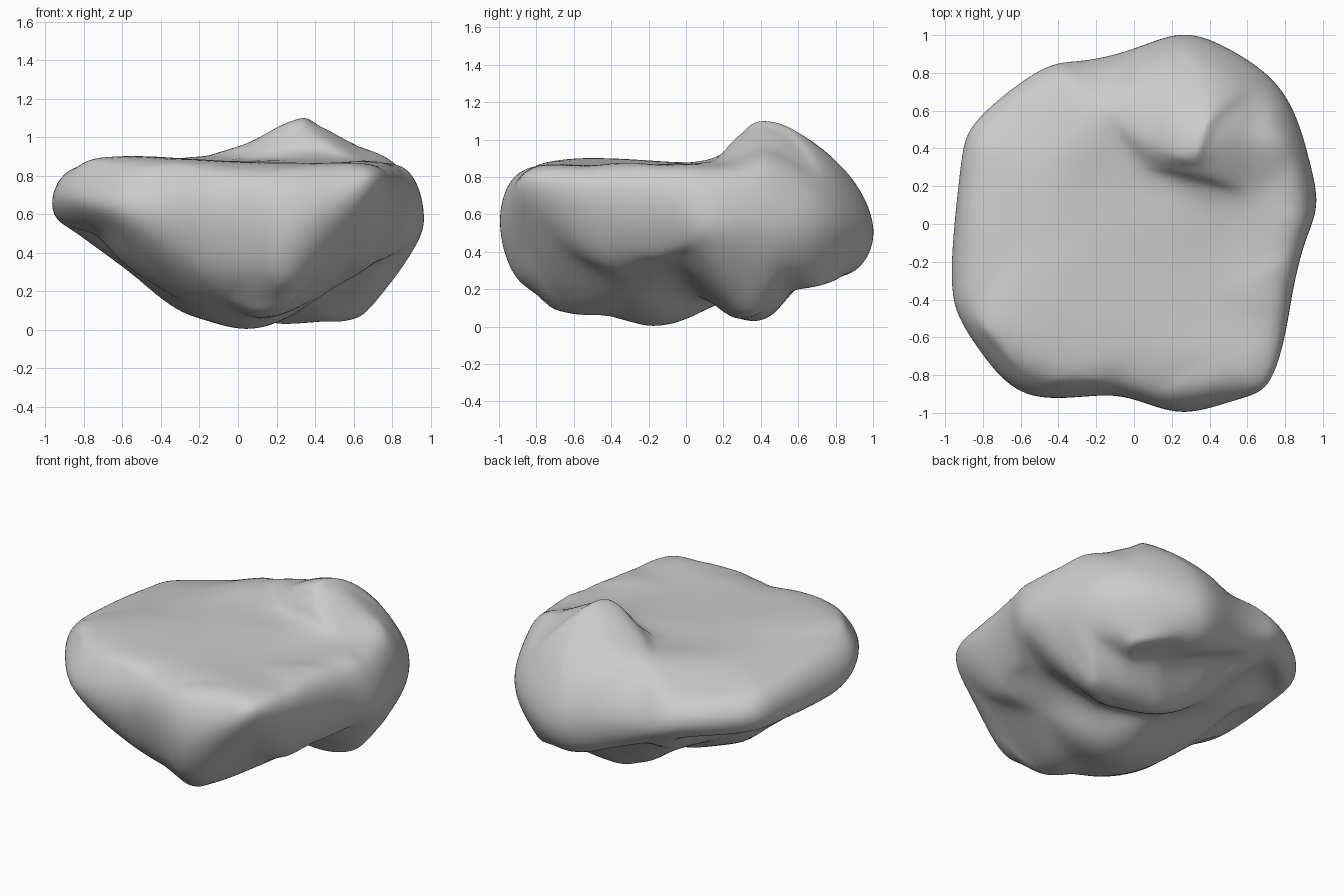
import bpy
import bmesh
from mathutils import Vector
from mathutils.geometry import delaunay_2d_cdt

# Remove the default cube
cube = bpy.data.objects.get("Cube")
if cube:
    bpy.data.objects.remove(cube, do_unlink=True)

# Widest outline of the boulder, counter-clockwise from the prow:
# x, y, height of the upper rim, of the widest line, of the lower rim,
# and how far the lower rim is drawn in
OUTLINE = [
    (.3, -.995, .81, .58, .33, .95), (.55, -.93, .83, .66, .38, .86),
    (.71, -.85, .85, .75, .42, .81), (.79, -.6, .85, .68, .39, .87),
    (.84, -.35, .86, .64, .38, .88), (.9, -.1, .85, .62, .4, .9),
    (.965, .1, .82, .6, .44, .95), (.92, .36, .84, .58, .34, .92),
    (.86, .56, .82, .55, .3, .9), (.72, .78, .78, .53, .27, .9),
    (.42, .97, .75, .5, .29, .9), (.2, .995, .74, .5, .3, .9),
    (-.05, .91, .74, .55, .36, .9), (-.3, .86, .75, .58, .44, .9),
    (-.5, .81, .76, .62, .5, .9), (-.83, .55, .77, .64, .53, .92),
    (-.91, .3, .8, .65, .53, .92), (-.965, -.25, .82, .65, .53, .92),
    (-.92, -.5, .84, .67, .53, .88), (-.8, -.7, .83, .67, .52, .88),
    (-.6, -.89, .81, .64, .46, .89), (-.33, -.92, .81, .62, .36, .9),
    (-.1, -.91, .81, .62, .33, .92), (.1, -.96, .81, .6, .32, .93),
]

# Upper surface: nearly flat table with a steep-fronted hump at the back
TOP = [
    (.3, .44, 1.09), (.35, .3, 1.04), (.43, .52, 1.045), (.41, .7, .97),
    (.08, .42, .98), (-.18, .6, .9), (.1, .72, .92), (.34, .22, .945),
    (.34, .07, .885), (.04, .29, .89), (.62, .45, .955), (.62, .15, .88),
    (-.3, .2, .88), (-.55, .3, .85), (-.6, -.1, .87), (-.2, -.1, .88),
    (.4, -.35, .86), (-.66, -.55, .9), (-.35, -.72, .885), (0, -.65, .87),
    (.42, -.7, .865),
]

# Underside: front keel, undercut left lip, groove and rear lump
BOTTOM = [
    (.15, -.1, .015), (.1, -.4, .06), (.22, -.65, .09), (.23, -.8, .17),
    (-.06, -.68, .16), (-.2, -.15, .06), (-.3, -.5, .15), (-.52, -.1, .26),
    (-.73, -.4, .49), (-.66, -.35, .46), (-.7, .1, .48), (-.58, -.5, .32),
    (-.52, .25, .35), (-.58, .47, .54), (.5, -.3, .22), (.7, -.05, .34),
    (.33, .06, .17), (0, .22, .14), (.37, .26, .05), (.64, .26, .09),
    (.57, .42, .09), (.28, .46, .06), (.05, .43, .08), (-.25, .48, .28),
    (.7, .4, .15), (.52, .56, .19), (.3, .63, .24), (-.08, .66, .36),
    (.55, .7, .215),
]


def add_ring(bm, column, scale=None):
    """Add one ring of the side; scale None uses the lower rim's own."""
    return [bm.verts.new((p[0] * (scale or p[5]), p[1] * (scale or p[5]),
                          p[column])) for p in OUTLINE]


def bridge(bm, lower, upper):
    for i in range(len(lower)):
        j = (i + 1) % len(lower)
        bm.faces.new((lower[i], lower[j], upper[j], upper[i]))


def fill_cap(bm, ring, points):
    """Close a ring with a surface through the inner points."""
    verts = ring + [bm.verts.new(p) for p in points]
    count = len(ring)
    edges = [(i, (i + 1) % count) for i in range(count)]
    flat = [Vector(v.co.xy) for v in verts]
    result = delaunay_2d_cdt(flat, edges, [], 1, 0.0001)
    faces, origin = result[2], result[3]
    for face in faces:
        bm.faces.new([verts[origin[i][0]] for i in face])


# Boulder cage: three rings around the side, closed above and below
bm = bmesh.new()
low = add_ring(bm, 4)
middle = add_ring(bm, 3, 1.0)
high = add_ring(bm, 2, 0.92)
bridge(bm, low, middle)
bridge(bm, middle, high)
fill_cap(bm, high, TOP)
fill_cap(bm, low, BOTTOM)
bmesh.ops.recalc_face_normals(bm, faces=bm.faces)
mesh = bpy.data.meshes.new("boulder")
bm.to_mesh(mesh)
bm.free()
boulder = bpy.data.objects.new("boulder", mesh)
bpy.context.collection.objects.link(boulder)

# Round the cage into a weathered surface
rounding = boulder.modifiers.new("rounding", "SUBSURF")
rounding.levels = rounding.render_levels = 3

# Move the cage outward until the rounded surface meets the placed points
targets = [v.co.copy() for v in mesh.vertices]
for step in range(3):
    bpy.context.view_layer.update()
    rounded = boulder.evaluated_get(bpy.context.evaluated_depsgraph_get())
    reached = [v.co.copy() for v in rounded.data.vertices[:len(targets)]]
    for vert, target, point in zip(mesh.vertices, targets, reached):
        vert.co += (target - point) * 0.75
    mesh.update()
    boulder.update_tag()

bpy.ops.object.select_all(action="DESELECT")
boulder.select_set(True)
bpy.context.view_layer.objects.active = boulder
bpy.ops.object.shade_smooth()

# Plain grey stone
stone = bpy.data.materials.new("grey stone")
stone.use_nodes = True
grey = (0.6, 0.6, 0.6, 1)
stone.diffuse_color = grey
stone.node_tree.nodes["Principled BSDF"].inputs["Base Color"].default_value = grey
mesh.materials.append(stone)
